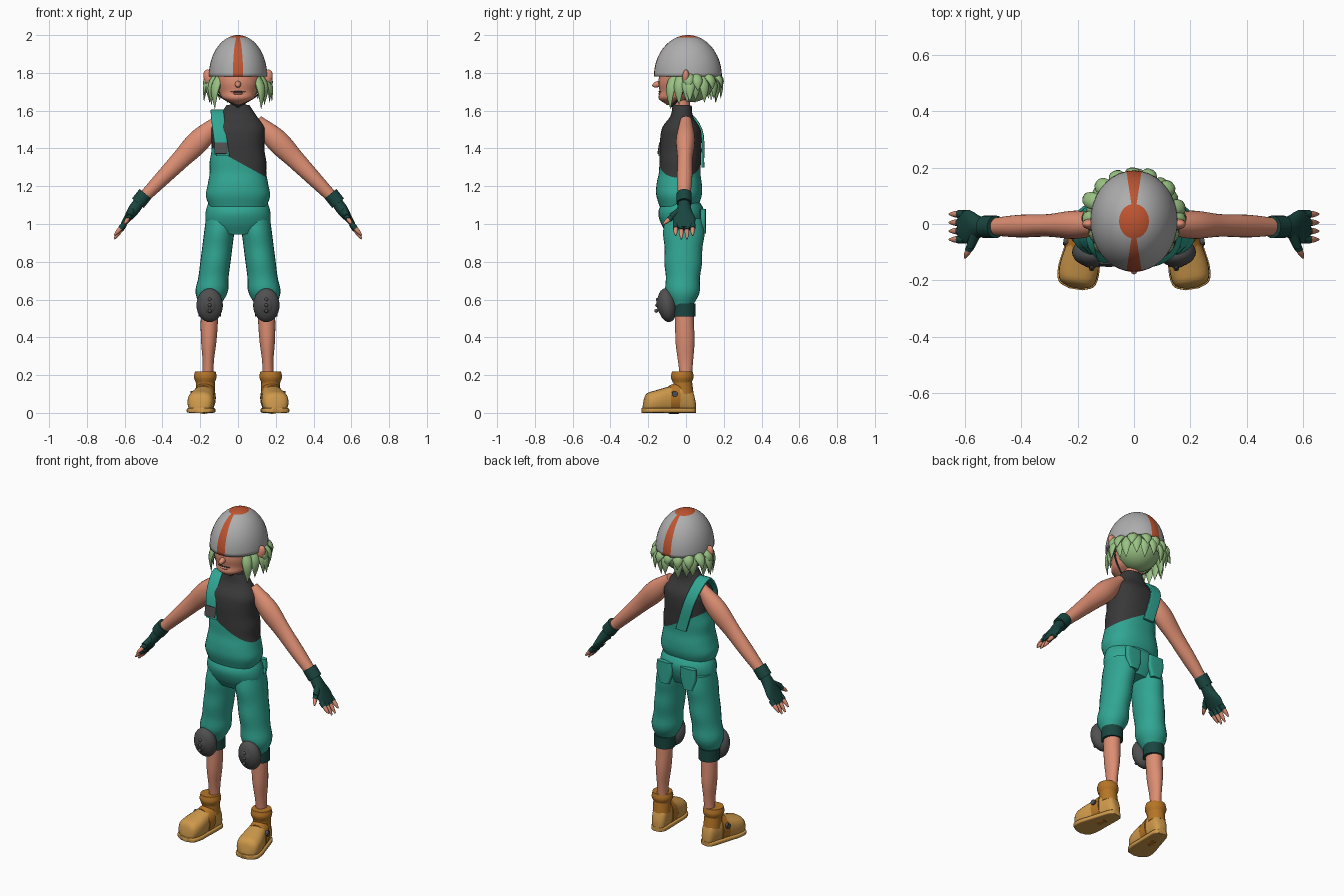
import bpy, bmesh, random
from math import sin, cos, tau, pi, radians, copysign
from mathutils import Vector, Matrix

random.seed(4)
if "Cube" in bpy.data.objects:
    bpy.data.objects.remove(bpy.data.objects["Cube"])

X, Y, Z = Vector((1, 0, 0)), Vector((0, 1, 0)), Vector((0, 0, 1))


def material(name, *rgb):
    mat = bpy.data.materials.new(name)
    mat.use_nodes = True
    mat.diffuse_color = (*rgb, 1)
    shader = mat.node_tree.nodes["Principled BSDF"]
    shader.inputs["Base Color"].default_value = (*rgb, 1)
    return mat


skin = material("skin", .72, .27, .17)
charcoal = material("charcoal", .04, .04, .04)
teal = material("teal", .03, .38, .29)
dark_green = material("dark green", .01, .06, .05)
light_gray = material("light gray", .42, .42, .42)
orange = material("orange red", .53, .09, .03)
hair_green = material("pale green", .32, .54, .23)
tan = material("tan", .62, .32, .07)
brown = material("brown", .47, .18, .02)
pad_gray = material("pad gray", .08, .08, .08)


def finish(name, bm, materials, mirror):
    bmesh.ops.recalc_face_normals(bm, faces=bm.faces)
    mesh = bpy.data.meshes.new(name)
    bm.to_mesh(mesh)
    bm.free()
    for mat in materials:
        mesh.materials.append(mat)
    mesh.shade_smooth()
    mesh.set_sharp_from_angle(angle=radians(50))
    part = bpy.data.objects.new(name, mesh)
    bpy.context.collection.objects.link(part)
    if mirror:
        part.modifiers.new("Mirror", 'MIRROR').use_mirror_merge = False
    return part


def sample(values, t):
    """Smooth curve through evenly spaced numbers or vectors."""
    last = len(values) - 1
    if last == 0:
        return values[0]
    i = min(int(t * last), last - 1)
    f = t * last - i
    b, c = values[i], values[i + 1]
    a = values[i - 1] if i > 0 else b * 2 - c
    d = values[i + 2] if i + 2 <= last else c * 2 - b
    ease_in, ease_out = (c - a) / 2, (d - b) / 2
    return (b + ease_in * f + ((c - b) * 3 - ease_in * 2 - ease_out) * f ** 2
            + ((b - c) * 2 + ease_in + ease_out) * f ** 3)


def tube(name, path, widths, *materials, depths=None, u=X, v=None, rings=20, segments=24,
         power=2, mirror=False, turn=None, closed=True, plane=None, rule=None):
    """Skin along a path: widths run along u, depths along v or across the path."""
    path, depths = [Vector(p) for p in path], depths or widths
    bm, loops = bmesh.new(), []
    points = [sample(path, i / rings) for i in range(rings + 1)]
    for i, centre in enumerate(points):
        along = points[min(i + 1, rings)] - points[max(i - 1, 0)]
        across = v or along.cross(u).normalized()
        wide = max(sample(widths, i / rings), .001)
        deep = max(sample(depths, i / rings), .001)
        loop = []
        for k in range(segments):
            c, s = (copysign(abs(w) ** (2 / power), w)
                    for w in (cos(tau * k / segments), sin(tau * k / segments)))
            loop.append(bm.verts.new(centre + u * c * wide + across * s * deep))
        loops.append(loop)
    for low, high in zip(loops, loops[1:]):
        for k in range(segments):
            bm.faces.new((low[k - 1], low[k], high[k], high[k - 1]))
    bm.faces.new(loops[-1])
    if closed:
        bm.faces.new(loops[0])
    if plane:
        bmesh.ops.bisect_plane(bm, geom=bm.verts[:] + bm.edges[:] + bm.faces[:],
                               plane_co=plane[0], plane_no=plane[1])
    if rule:
        for face in bm.faces:
            face.material_index = rule(face.calc_center_median())
    if turn:
        bm.transform(turn)
    return finish(name, bm, materials, mirror)


def ball(name, place, size, mat, mirror=False, tilt=0, axis='X'):
    bm = bmesh.new()
    shape = Matrix.Translation(place) @ Matrix.Rotation(tilt, 4, axis) @ Matrix.Diagonal((*size, 1))
    bmesh.ops.create_uvsphere(bm, u_segments=24, v_segments=14, radius=1, matrix=shape)
    return finish(name, bm, [mat], mirror)


# Helmet: dome with a wedge stripe front to back and a round crown patch
helm_wide, helm_deep, helm_high, rim = .155, .18, .22, 1.78
arc = [radians(a) for a in range(90, -1, -5)]


def stripe_rule(centre):
    x, y = abs(centre.x / helm_wide), abs(centre.y / helm_deep)
    return int(x < y / 6 or Vector((x, y)).length < .34)


helmet = tube("helmet", [Z * (rim + helm_high * cos(a)) for a in arc],
              [helm_wide * sin(a) for a in arc], light_gray, orange,
              depths=[helm_deep * sin(a) for a in arc],
              rings=len(arc) - 1, segments=36, closed=False, rule=stripe_rule)
helmet.location.y = .01
helmet.modifiers.new("Shell", 'SOLIDIFY').thickness = .01

# Head
tube("head", [(0, -.09, 1.63), (0, -.04, 1.7), (0, 0, 1.8), (0, 0, 1.9)],
     [.01, .08, .1, .12, .13, .13, .08], skin, depths=[.01, .08, .1, .13, .14, .14, .08], v=Y)
tube("neck", [(0, -.02, 1.57), (0, -.02, 1.72)], [.04], skin)
ball("nose", (0, -.15, 1.74), (.016, .03, .016), skin, tilt=.3)
ball("mouth_line", (0, -.13, 1.7), (.04, .017, .004), charcoal)
ball("lower_lip", (0, -.13, 1.69), (.03, .017, .008), skin)
ball("ears", (.15, 0, 1.77), (.03, .02, .05), skin, True, .4, 'Y')
tube("chin_straps", [(.13, 0, 1.8), (.12, -.02, 1.7), (0, -.08, 1.62)], [.004], charcoal,
     depths=[.008], segments=8, mirror=True)

# Hair: rounded mass with tapered locks placed by angle from the back
ball("hair_mass", (0, .03, 1.77), (.13, .125, .125), hair_green)


def hair_lock(degrees, low, reach):
    angle = radians(degrees)
    out = Vector((sin(angle), cos(angle), 0))
    root = out * .12 + Y * .02 + Z * 1.8
    tip = root + out * reach
    tip.z = low
    tube("hair_lock", [root, root.lerp(tip, .5) + out * .02, tip], [.02, .03, .02, 0], hair_green,
         depths=[.01, .02, .01, 0], u=Z.cross(out), rings=8, segments=10)


for low, reach, count in ((1.64, .03, 11), (1.7, .06, 9)):
    for i in range(count):
        hair_lock(190 * i / (count - 1) - 95 + random.uniform(-5, 5),
                  low + random.uniform(0, .03), reach + random.uniform(-.01, .02))
for side in (-1, 1):
    for degrees, low, reach in ((130, 1.61, .04), (112, 1.63, .03), (90, 1.65, .06)):
        hair_lock(side * degrees, low, reach)

# Torso: shirt above a slanted bib edge, blousing over the waist
bib_edge = Z * 1.33
bib_normal = Z + X * .55
tube("torso", [(0, -.04, 1.09), (0, -.02, 1.63)],
     [.15, .17, .16, .15, .15, .14, .14, .14, .1, .06], charcoal, teal,
     depths=[.1, .12, .12, .11, .11, .11, .11, .1, .06, .05],
     rings=36, segments=40, power=2.3, plane=(bib_edge, bib_normal),
     rule=lambda centre: int((centre - bib_edge).dot(bib_normal) < 0))
tube("shoulder_strap", [(-.08, -.14, 1.36), (-.1, -.11, 1.5), (-.11, -.02, 1.6),
                        (-.09, .08, 1.5), (-.03, .09, 1.3)], [.035], teal, depths=[.007], power=5)
tube("strap_buckle", [(-.09, -.14, 1.37), (-.09, -.13, 1.43)], [.035], pad_gray,
     depths=[.012], power=6)

# Trousers
tube("hips", [(0, -.03, 1.13), (0, -.02, .95)], [.15, .17, .17, .14], teal,
     depths=[.09, .12, .11, .08])
tube("trouser_legs", [(.09, -.01, 1.03), (.15, -.02, .56)],
     [.08, .08, .08, .08, .08, .085, .05], teal,
     depths=[.1, .11, .1, .1, .09, .09, .05], mirror=True)
tube("trouser_cuffs", [(.15, -.01, .58), (.15, -.01, .51)], [.06], dark_green, mirror=True)
tube("rear_pockets", [(.08, .09, 1.08), (.08, .09, .95)], [.05, .05, .03], teal,
     depths=[.015], power=4, mirror=True)

# Knee pads with a raised plate and studs
knee = Vector((.15, -.1, .57))
ball("knee_pads", knee, (.07, .05, .09), pad_gray, True, .15)
ball("knee_pad_plates", knee - Y * .02, (.045, .035, .06), pad_gray, True, .15)
for step in (-1, 0, 1):
    ball("knee_studs", knee - Y * .053 + (Z + Y * .15) * step * .03, (.01, .01, .01), pad_gray, True)

# Lower legs
tube("calves", [(.15, -.01, .56), (.16, 0, .18)], [.045, .045, .04, .03, .03], skin,
     depths=[.05, .05, .05, .04, .03], mirror=True)

# Boots, toes turned out
boot = dict(turn=Matrix.Translation(X * .17) @ Matrix.Rotation(.16, 4, 'Z'), mirror=True)
foot_widths = [.02, .04, .05, .06, .07, .06, .02]
foot_heights = [.03, .06, .08, .07, .06, .05, .02]
foot_line = [Y * (.14 * cos(pi * i / 6) - .09) for i in range(7)]
tube("boots", [p + Z * h for p, h in zip(foot_line, foot_heights)], foot_widths, tan,
     depths=foot_heights, v=Z, power=2.6, **boot)
tube("boot_soles", [p * 1.02 + Z * .013 for p in foot_line], [w + .004 for w in foot_widths], tan,
     depths=[.013], v=Z, power=6, **boot)
tube("instep_straps", [(0, -.04, .08), (0, -.09, .07)], [.06, .065], brown,
     depths=[.085, .075], v=Z, **boot)
tube("boot_ankles", [(0, -.01, .1), (0, -.02, .18)], [.05], brown, **boot)
tube("boot_collars", [(0, -.02, .16), (0, -.02, .22)], [.05, .06, .055], brown, **boot)
tube("strap_buttons", [(.05, -.07, .1), (.07, -.07, .1)], [.016], pad_gray, u=Y, **boot)

# Arms and gloves
arm = dict(u=Y, mirror=True)
tube("arms", [(.1, 0, 1.55), (.51, -.01, 1.13)], [.03, .05, .04, .04, .03], skin,
     depths=[.03, .06, .05, .04, .03], **arm)
tube("glove_cuffs", [(.49, -.01, 1.16), (.53, -.01, 1.11)], [.04], dark_green, **arm)
tube("gloves", [(.52, -.01, 1.12), (.62, -.01, .98)], [.03, .04, .06, .05], dark_green,
     depths=[.03, .03, .02, .01], **arm)


# Fingers: a glove sleeve over the root and a bare tip
def finger(name, root, tip, covered, direction):
    root, tip = Vector(root), Vector(tip)
    tube(name + "_sleeves", [root, root.lerp(tip, covered)], [.015], dark_green,
         u=direction, rings=4, segments=12, mirror=True)
    tube(name + "s", [root, tip], [.012, .012, .011, .004], skin,
         u=direction, rings=9, segments=12, mirror=True)


for i in range(4):
    y = .035 - .03 * i
    finger("finger", (.6, y, 1), (.655, y, .94 if i in (0, 3) else .92), .4, Y)
tube("glove_thumb_roots", [(.56, -.03, 1.07), (.58, -.08, 1.04)], [.02, .016], dark_green, mirror=True)
finger("thumb", (.575, -.07, 1.04), (.6, -.12, 1), .4, X)
